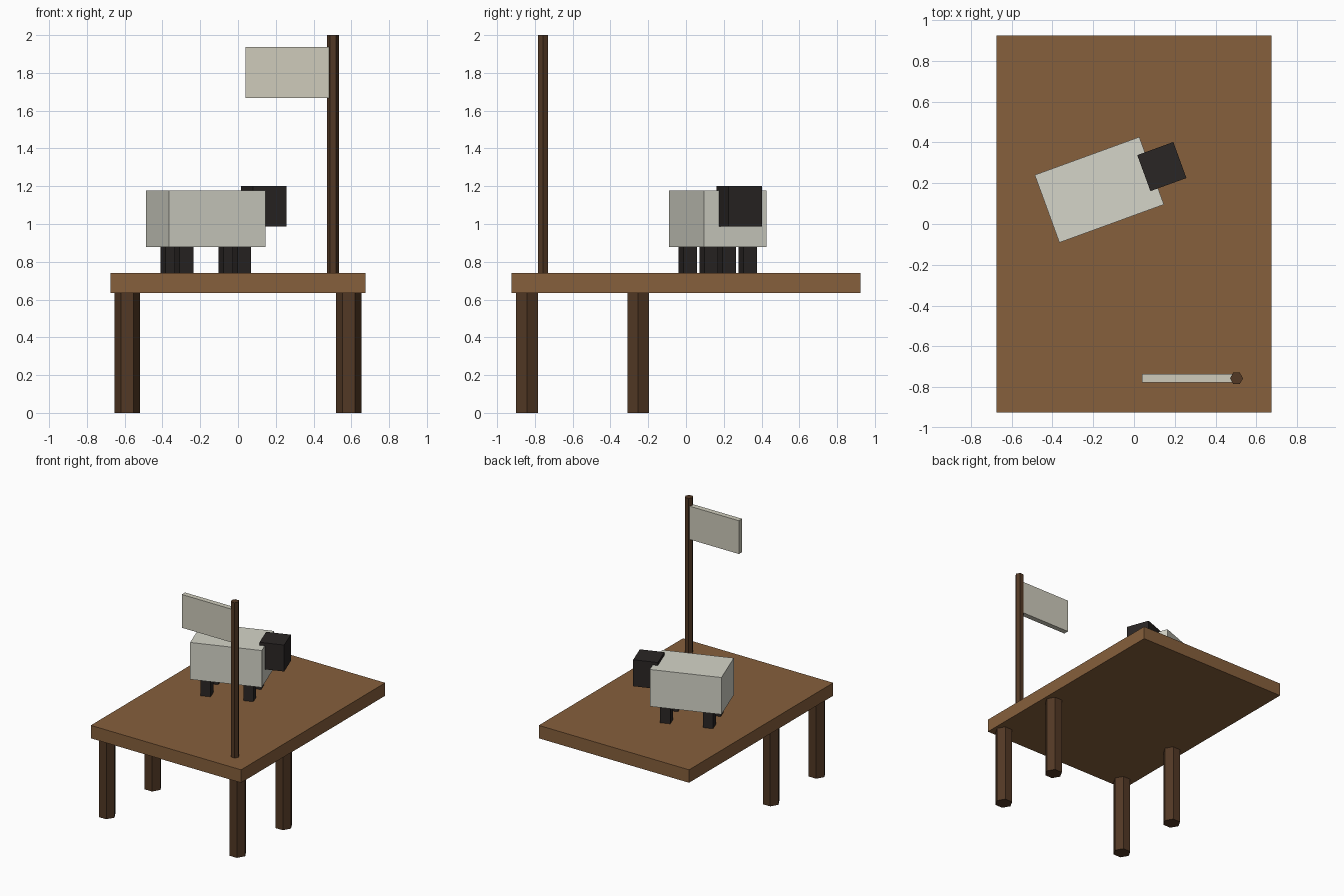
import bpy
import math
from mathutils import Matrix, Vector

if "Cube" in bpy.data.objects:
    bpy.data.objects.remove(bpy.data.objects["Cube"])


def material(name, color):
    mat = bpy.data.materials.new(name)
    mat.diffuse_color = (*color, 1)
    mat.use_nodes = True
    mat.node_tree.nodes["Principled BSDF"].inputs["Base Color"].default_value = mat.diffuse_color
    return mat


WOOD = material("table_wood", (0.24, 0.115, 0.045))
DARK_WOOD = material("dark_wood", (0.085, 0.04, 0.018))
WOOL = material("wool", (0.66, 0.66, 0.58))
CLOTH = material("cloth", (0.62, 0.60, 0.50))
BLACK = material("black", (0.023, 0.019, 0.018))


def box(name, center, size, mat, turn=0.0):
    bpy.ops.mesh.primitive_cube_add(size=1, location=center, rotation=(0, 0, turn))
    ob = bpy.context.object
    ob.name = name
    ob.scale = size
    ob.data.materials.append(mat)
    return ob


def hex_post(name, x, y, z0, z1, radius, mat):
    # the rotation puts two corners of the hexagon on the x axis
    bpy.ops.mesh.primitive_cylinder_add(vertices=6, radius=radius, depth=z1 - z0,
                                        location=(x, y, (z0 + z1) / 2),
                                        rotation=(0, 0, math.radians(30)))
    ob = bpy.context.object
    ob.name = name
    ob.data.materials.append(mat)
    return ob


# table
box("table_top", (0, 0, 0.687), (1.35, 1.85, 0.105), WOOD)
for side, sx in (("left", -1), ("right", 1)):
    for end, y in (("front", -0.842), ("rear", -0.253)):
        hex_post(f"table_leg_{end}_{side}", sx * 0.587, y, 0, 0.738, 0.067, DARK_WOOD)

# flag on its pole
hex_post("flag_pole", 0.503, -0.757, 0.73, 2.0, 0.032, DARK_WOOD)
box("flag", (0.267, -0.756, 1.802), (0.455, 0.042, 0.27), CLOTH)

# sheep, laid out in its own frame facing +x and turned on the table
TURN = math.radians(20)
FRAME = Matrix.Translation((-0.17, 0.168, 0)) @ Matrix.Rotation(TURN, 4, 'Z')


def sheep_part(name, center, size, mat):
    return box(name, FRAME @ Vector(center), size, mat, TURN)


sheep_part("sheep_body", (0, 0, 1.027), (0.546, 0.353, 0.3), WOOL)
sheep_part("sheep_head", (0.327, 0.002, 1.094), (0.188, 0.188, 0.215), BLACK)
for end, sx in (("front", 1), ("rear", -1)):
    for side, sy in (("left", 1), ("right", -1)):
        sheep_part(f"sheep_leg_{end}_{side}", (sx * 0.163, sy * 0.11, 0.815),
                   (0.077, 0.077, 0.15), BLACK)
